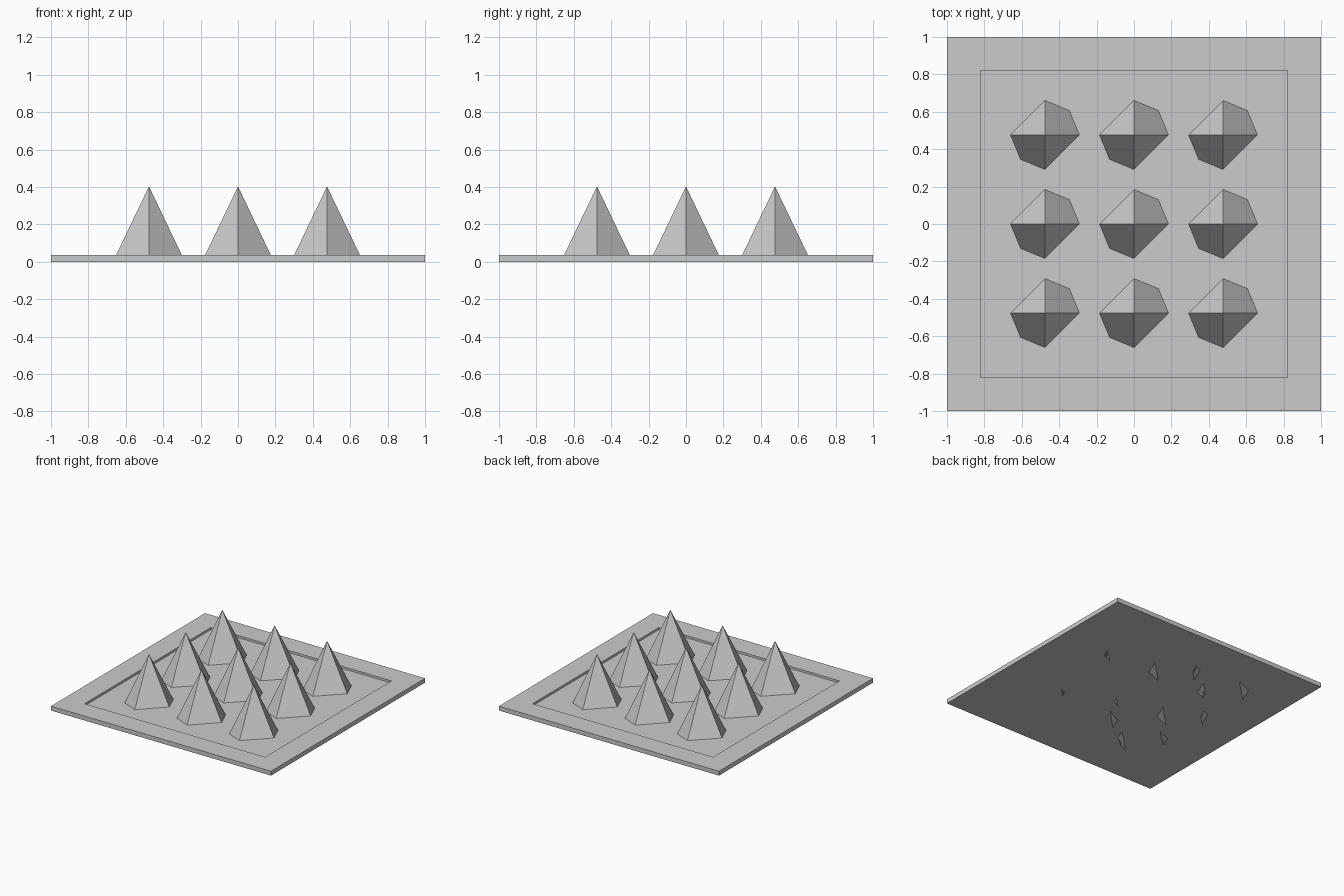
import bpy, bmesh
from math import sin, cos, pi

if "Cube" in bpy.data.objects:
    bpy.data.objects.remove(bpy.data.objects["Cube"])

PITCH, RADIUS, APEX = 0.476, 0.193, 0.403
TOP, FLOOR, INNER = 0.036, 0.018, 0.82


def finish(bm, name):
    mesh = bpy.data.meshes.new(name)
    bm.to_mesh(mesh)
    bm.free()
    obj = bpy.data.objects.new(name, mesh)
    bpy.context.collection.objects.link(obj)
    return obj


# Square plate with a shallow recessed tray
bm = bmesh.new()


def square(half, z):
    return [bm.verts.new((x * half, y * half, z))
            for x, y in ((-1, -1), (1, -1), (1, 1), (-1, 1))]


rings = [square(1, 0), square(1, TOP), square(INNER, TOP), square(INNER, FLOOR)]
bm.faces.new(rings[0][::-1])
for a, b in zip(rings, rings[1:]):
    for i in range(4):
        j = (i + 1) % 4
        bm.faces.new((a[i], a[j], b[j], b[i]))
bm.faces.new(rings[-1])
finish(bm, "base_plate")

# Spike: four bent quads over an eight-point base ring
bm = bmesh.new()
tip = bm.verts.new((0, 0, APEX))
ring = [bm.verts.new((RADIUS * cos(k * pi / 4), RADIUS * sin(k * pi / 4), 0))
        for k in range(8)]
for q in range(4):
    p1, mid, p2 = ring[2 * q], ring[2 * q + 1], ring[(2 * q + 2) % 8]
    # alternate the starting corner so the fold alternates direction
    bm.faces.new((tip, p1, mid, p2) if q % 2 == 0 else (p1, mid, p2, tip))
spike = finish(bm, "spike")

# 3 x 3 grid of spikes
for i in range(9):
    obj = spike if i == 0 else spike.copy()
    if i:
        bpy.context.collection.objects.link(obj)
    obj.name = f"spike_{i + 1}"
    obj.location = ((i % 3 - 1) * PITCH, (i // 3 - 1) * PITCH, 0)
